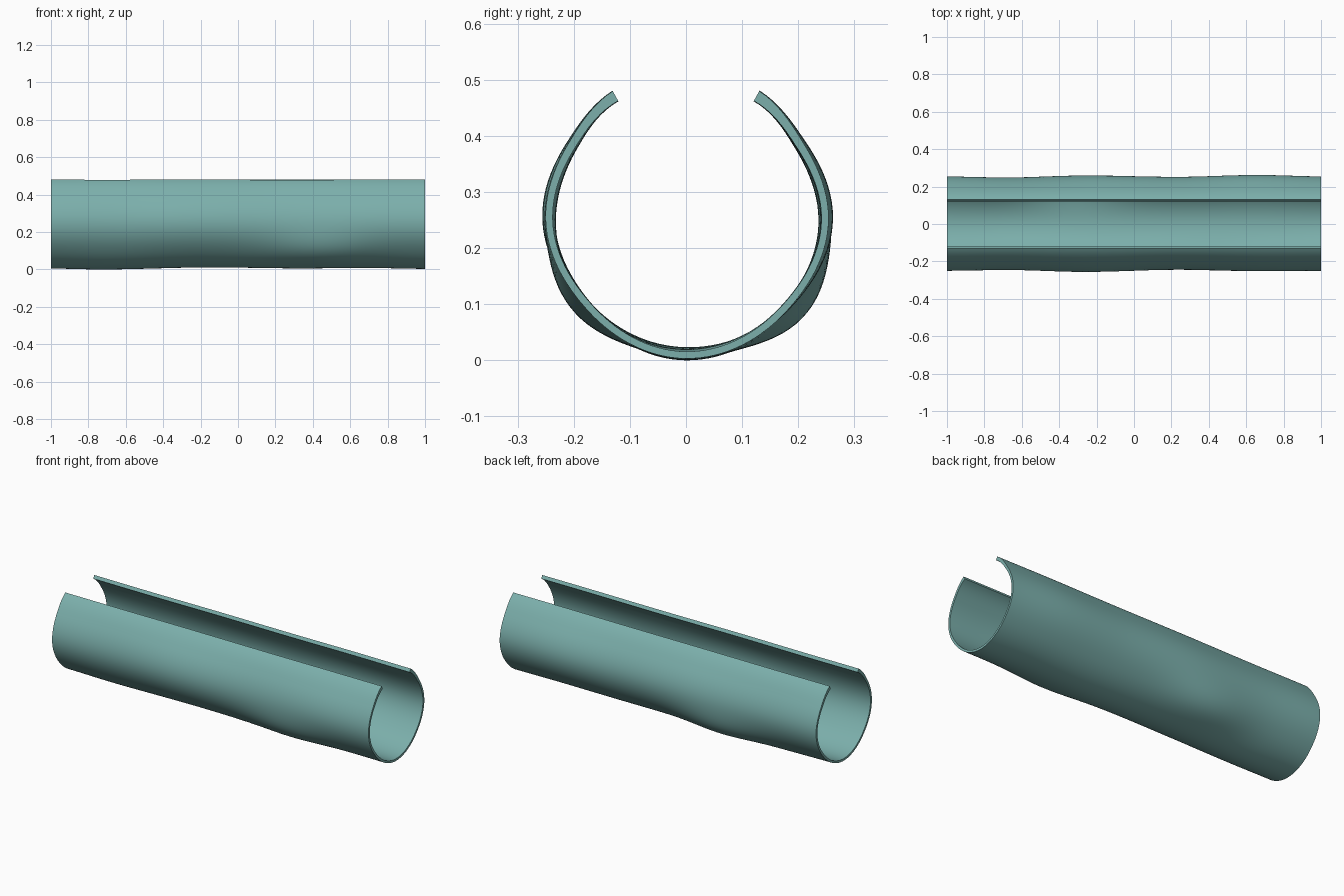
import bpy, bmesh, math

if "Cube" in bpy.data.objects:
    bpy.data.objects.remove(bpy.data.objects["Cube"])

NX, NA, T = 96, 96, 0.0125      # steps along, steps around, wall thickness
A0, A1 = math.radians(29.3), math.radians(330.7)

def keyed(keys, t):
    # smooth (Catmull-Rom) interpolation of (position, value) keys
    n = len(keys)
    for i in range(n - 1):
        if t <= keys[i + 1][0] or i == n - 2:
            (ta, a), (tb, b) = keys[i], keys[i + 1]
            p0, p3 = keys[max(i - 1, 0)][1], keys[min(i + 2, n - 1)][1]
            u = (t - ta) / (tb - ta)
            return a + 0.5 * u * (b - p0 + u * (2*p0 - 5*a + 4*b - p3 + u * (3*(a - b) + p3 - p0)))

def bump(v, c, s):
    return math.exp(-((v - c) / s) ** 2 / 2)

# outer radius by angle (from the top, towards +y)
ring = [(29, .267), (55, .252), (90, .254), (130, .240), (180, .244),
        (230, .236), (270, .250), (305, .252), (331, .267)]
# gentle waves along the back side, front side and underside
back = [(-1, 0), (-.65, -.006), (-.2, .003), (.25, -.002), (.65, .008), (1, 0)]
front = [(-1, 0), (-.65, -.004), (-.25, .006), (.25, -.007), (.7, .001), (1, 0)]
under = [(-1, -.002), (-.7, .003), (-.2, -.008), (.3, -.003), (.7, -.005), (1, 0)]

def radius(x, d):
    r = keyed(ring, d)
    r += keyed(back, x) * bump(d, 85, 28)
    r += keyed(front, x) * bump(d, 275, 28)
    r += keyed(under, x) * bump(d, 180, 25)
    r += .030 * bump(d, 128, 18) * bump(x, -.35, .18)     # dent, back
    r += .022 * bump(d, 233, 18) * bump(x, .45, .18)      # dent, front
    return r

bm = bmesh.new()
def sheet(inset):
    rows = []
    for i in range(NX + 1):
        x = -1 + 2 * i / NX
        row = []
        for j in range(NA + 1):
            a = A0 + (A1 - A0) * j / NA
            r = radius(x, math.degrees(a)) - inset * (1 + .6 * (abs(j / NA - .5) * 2) ** 8)
            row.append(bm.verts.new((x, r * math.sin(a), .252 + r * math.cos(a))))
        rows.append(row)
    return rows

# outer and inner walls joined by a rim around the open edge
outer, inner = sheet(0), sheet(T)
for i in range(NX):
    for j in range(NA):
        for s in (outer, inner):
            bm.faces.new((s[i][j], s[i+1][j], s[i+1][j+1], s[i][j+1]))
    for j in (0, NA):
        bm.faces.new((outer[i][j], outer[i+1][j], inner[i+1][j], inner[i][j]))
for j in range(NA):
    for i in (0, NX):
        bm.faces.new((outer[i][j], outer[i][j+1], inner[i][j+1], inner[i][j]))
bmesh.ops.recalc_face_normals(bm, faces=bm.faces)

# rest on the ground
low = min(v.co.z for v in bm.verts)
for v in bm.verts:
    v.co.z -= low

me = bpy.data.meshes.new("split_tube")
bm.to_mesh(me)
bm.free()
tube = bpy.data.objects.new("split_tube", me)
bpy.context.collection.objects.link(tube)
mat = bpy.data.materials.new("teal")
mat.diffuse_color = (.20, .43, .41, 1)
mat.use_nodes = True
mat.node_tree.nodes["Principled BSDF"].inputs["Base Color"].default_value = mat.diffuse_color
me.materials.append(mat)

bpy.context.view_layer.objects.active = tube
tube.select_set(True)
bpy.ops.object.shade_smooth_by_angle(angle=math.radians(35))
